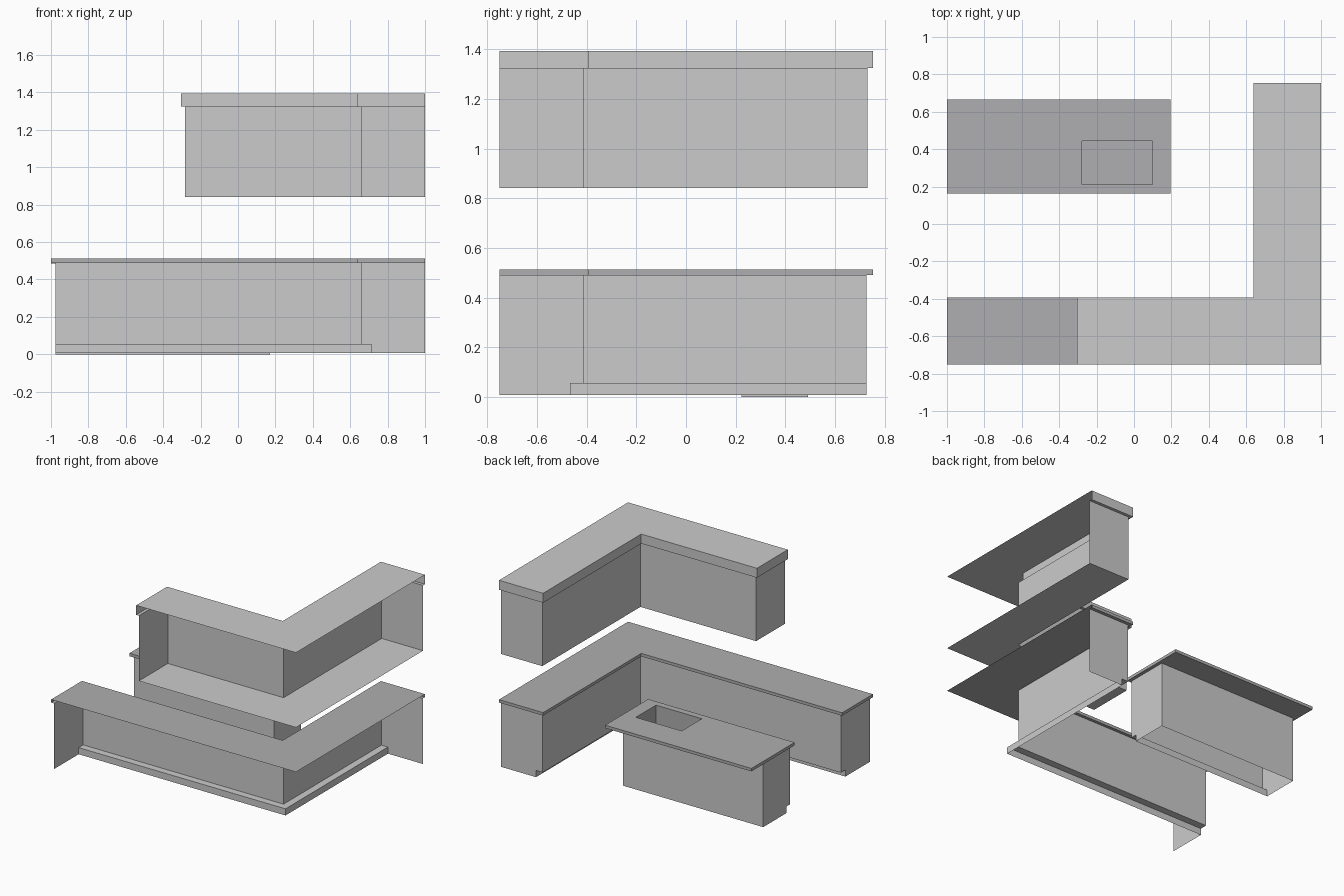
import bpy, bmesh

if "Cube" in bpy.data.objects:
    bpy.data.objects.remove(bpy.data.objects["Cube"])

WALL_X, WALL_Y = 1.0, -0.752      # room walls the cabinets back on to
END_X, END_Y = -1.0, 0.753        # outer ends of the counter

stone = bpy.data.materials.new("stone")
stone.diffuse_color = (0.43, 0.43, 0.44, 1)
stone.use_nodes = True
stone.node_tree.nodes["Principled BSDF"].inputs["Base Color"].default_value = stone.diffuse_color


def finish(name, bm, mat=None):
    bmesh.ops.remove_doubles(bm, verts=bm.verts, dist=1e-5)
    me = bpy.data.meshes.new(name)
    bm.to_mesh(me)
    bm.free()
    ob = bpy.data.objects.new(name, me)
    bpy.context.collection.objects.link(ob)
    if mat:
        me.materials.append(mat)
    return ob


def l_shell(name, levels, end_x, top=False, bottom=False, mat=None):
    """Open-backed L run; levels = (depth from wall, end inset, z), going up."""
    bm = bmesh.new()
    rows = []
    for d, i, z in levels:
        xs, ye = end_x + i, END_Y - i
        pts = [(xs, WALL_Y), (xs, WALL_Y + d), (WALL_X - d, WALL_Y + d),
               (WALL_X - d, ye), (WALL_X, ye)]
        rows.append([bm.verts.new((x, y, z)) for x, y in pts])
    for k in range(len(rows) - 1):
        a, b = rows[k], rows[k + 1]
        flat_ends = levels[k][1:] == levels[k + 1][1:]
        for j in range(4):
            if flat_ends and j in (0, 3):
                continue
            bm.faces.new((a[j], b[j], b[j + 1], a[j + 1]))
    for wanted, row, lv in ((top, rows[-1], levels[-1]), (bottom, rows[0], levels[0])):
        if wanted:
            corner = bm.verts.new((WALL_X, WALL_Y, lv[2]))
            loop = row + [corner]
            bm.faces.new(loop[::-1] if wanted is top and row is rows[-1] else loop)
    return finish(name, bm, mat)


def rect(bm, x0, x1, y0, y1, z):
    return [bm.verts.new((x, y, z)) for x, y in ((x0, y0), (x1, y0), (x1, y1), (x0, y1))]


def skin(bm, loops):
    for a, b in zip(loops, loops[1:]):
        for j in range(4):
            n = (j + 1) % 4
            bm.faces.new((a[j], a[n], b[n], b[j]))


# L-shaped base cabinets with toe kick
l_shell("base_cabinets", [(0.285, 0.025, 0.007), (0.285, 0.025, 0.056),
                          (0.338, 0.025, 0.056), (0.338, 0.025, 0.491)], END_X)
# L-shaped counter with overhang lip
l_shell("counter", [(0.338, 0.025, 0.491), (0.36, 0, 0.491), (0.36, 0, 0.513)],
        END_X, top=True, mat=stone)
# Wall cabinets and crown
l_shell("wall_cabinets", [(0.338, 0.022, 0.842), (0.338, 0.022, 1.324)],
        -0.305, bottom=True)
l_shell("crown", [(0.338, 0.022, 1.324), (0.36, 0, 1.324), (0.36, 0, 1.394)],
        -0.305, top=True)

# Island body: side profile extruded along x, open top and bottom
bm = bmesh.new()
profile = [(0.223, 0), (0.223, 0.049), (0.177, 0.049), (0.177, 0.484), (0.492, 0.484), (0.492, 0)]
left, right = ([bm.verts.new((x, y, z)) for y, z in profile] for x in (-0.975, 0.17))
for j in (0, 1, 2, 4):
    bm.faces.new((left[j], right[j], right[j + 1], left[j + 1]))
bm.faces.new(left)
bm.faces.new(right[::-1])
bmesh.ops.recalc_face_normals(bm, faces=bm.faces)
finish("island_body", bm)

# Island counter with sink cut-out
HOLE = (-0.277, 0.098, 0.21, 0.445)
OUTER = (-1.0, 0.195, 0.162, 0.665)
bm = bmesh.new()
skin(bm, [rect(bm, -0.975, 0.17, 0.177, 0.492, 0.484), rect(bm, *OUTER, 0.484),
          rect(bm, *OUTER, 0.506), rect(bm, *HOLE, 0.506)])
finish("island_counter", bm, stone)

# Sink basin
bm = bmesh.new()
floor = rect(bm, *HOLE, 0.32)
skin(bm, [rect(bm, *HOLE, 0.506), floor])
bm.faces.new(floor)
finish("sink", bm, stone)
